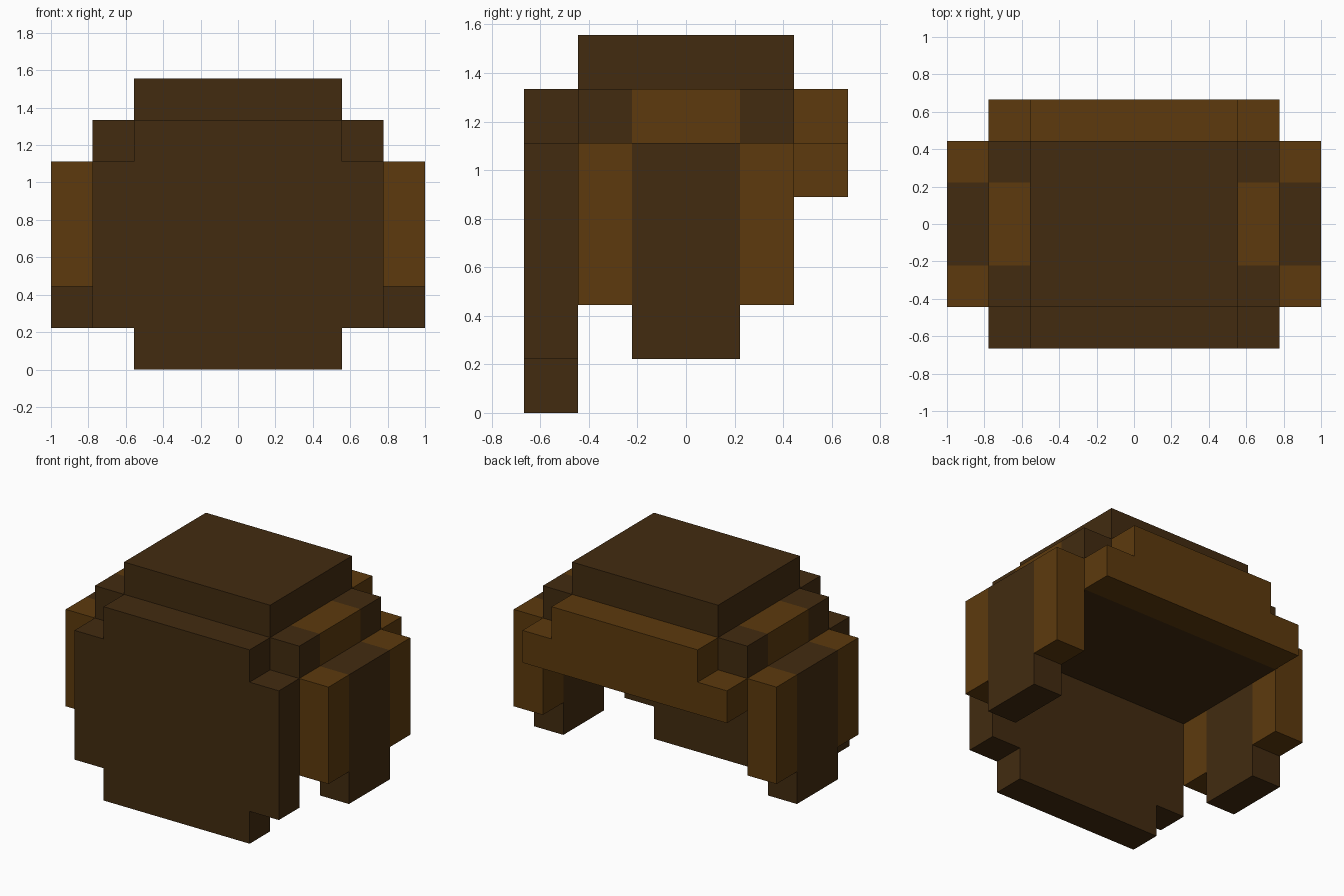
import bpy
import bmesh

if "Cube" in bpy.data.objects:
    bpy.data.objects.remove(bpy.data.objects["Cube"], do_unlink=True)

U = 2 / 9  # one block of the grid


def material(name, color):
    mat = bpy.data.materials.new(name)
    mat.use_nodes = True
    mat.diffuse_color = (*color, 1)
    bsdf = mat.node_tree.nodes["Principled BSDF"]
    bsdf.inputs["Base Color"].default_value = (*color, 1)
    bsdf.inputs["Roughness"].default_value = 0.9
    return mat


DARK = material("dark brown", (0.0545, 0.0242, 0.0052))
LIGHT = material("light brown", (0.109, 0.0423, 0.004))


def panel(name, half_profile, y0, y1, mat):
    """Extrude a left-right symmetric x/z outline from y0 to y1, in blocks."""
    outline = half_profile + [(-x, z) for x, z in reversed(half_profile)]
    return extrude(name, outline, y0, y1, mat)


def extrude(name, outline, y0, y1, mat):
    bm = bmesh.new()
    face = bm.faces.new([bm.verts.new((x * U, y0 * U, z * U)) for x, z in outline])
    result = bmesh.ops.extrude_face_region(bm, geom=[face])
    verts = [g for g in result["geom"] if isinstance(g, bmesh.types.BMVert)]
    bmesh.ops.translate(bm, verts=verts, vec=(0, (y1 - y0) * U, 0))
    bmesh.ops.recalc_face_normals(bm, faces=bm.faces)
    mesh = bpy.data.meshes.new(name)
    bm.to_mesh(mesh)
    bm.free()
    mesh.materials.append(mat)
    obj = bpy.data.objects.new(name, mesh)
    bpy.context.collection.objects.link(obj)
    return obj


def block(name, x, y, z, mat):
    outline = [(x[0], z[0]), (x[1], z[0]), (x[1], z[1]), (x[0], z[1])]
    return extrude(name, outline, *y, mat)


# Solid crown with its raised cap
panel("crown", [(3.5, 4), (3.5, 5), (2.5, 5), (2.5, 7)], -2, 2, DARK)

# Long front panel and short back panel, both with stepped corners
panel("front_panel",
      [(2.5, 0), (2.5, 1), (3.5, 1), (3.5, 5), (2.5, 5), (2.5, 6)], -3, -2, DARK)
panel("back_panel", [(3.5, 4), (3.5, 5), (2.5, 5), (2.5, 6)], 2, 3, LIGHT)

# Side strands and shoulder steps, mirrored left and right
for side, s in (("left", 1), ("right", -1)):
    outer, inner = (3.5 * s, 4.5 * s), (2.5 * s, 3.5 * s)
    block(f"{side}_side_middle", outer, (-1, 1), (1, 5), DARK)
    block(f"{side}_step_middle", inner, (-1, 1), (5, 6), LIGHT)
    for end, y in (("front", (-2, -1)), ("back", (1, 2))):
        block(f"{side}_side_{end}", outer, y, (2, 5), LIGHT)
        block(f"{side}_step_{end}", inner, y, (5, 6), DARK)
